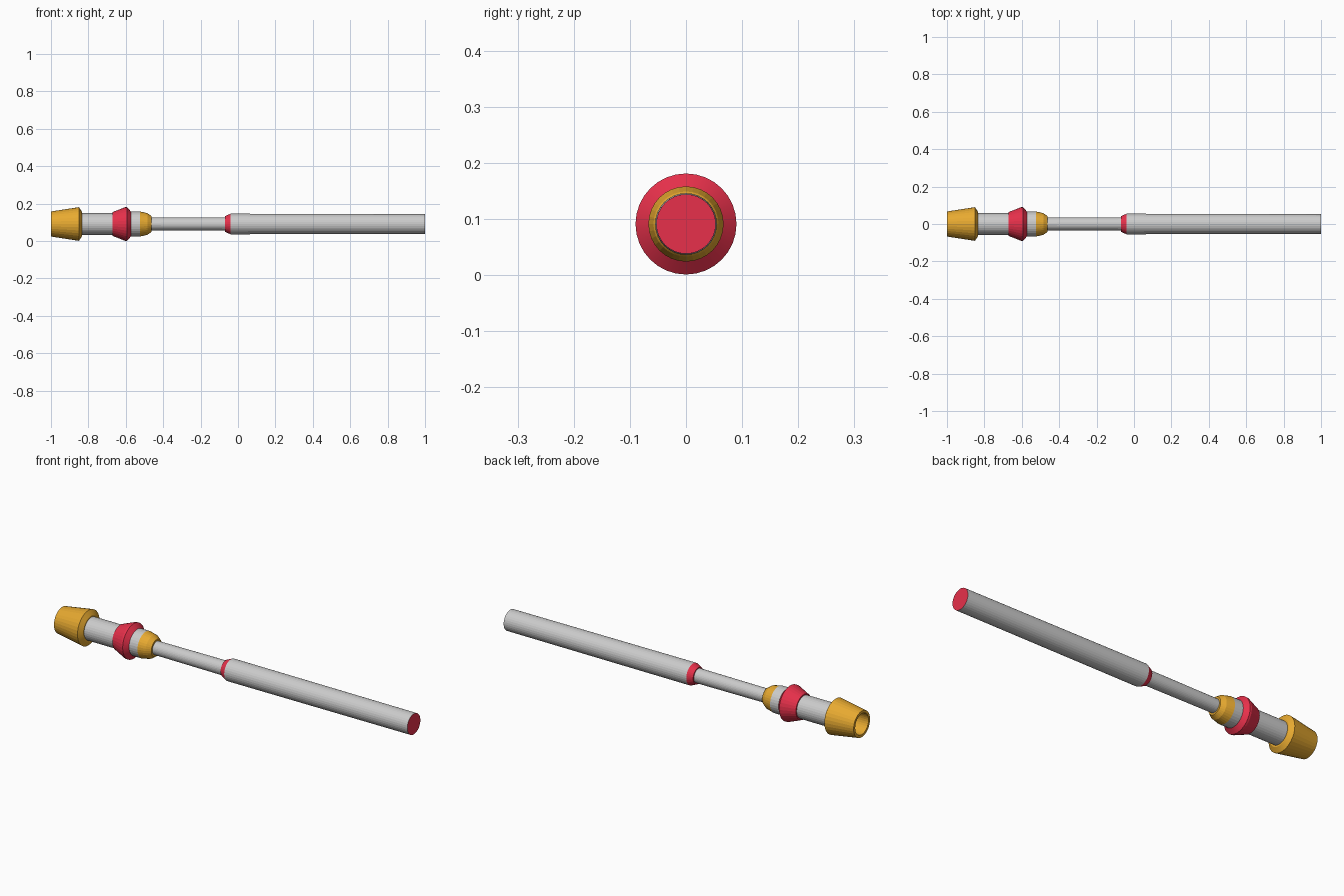
import bpy, bmesh, math

if "Cube" in bpy.data.objects:
    bpy.data.objects.remove(bpy.data.objects["Cube"])

SIDES = 32
AXIS_Z = 0.091


def material(name, rgb):
    m = bpy.data.materials.new(name)
    m.diffuse_color = (*rgb, 1)
    m.use_nodes = True
    m.node_tree.nodes["Principled BSDF"].inputs["Base Color"].default_value = m.diffuse_color
    return m


ORANGE = material("orange", (0.80, 0.40, 0.03))
RED = material("red", (0.80, 0.03, 0.07))


def lathe(name, profile, mat=None):
    """Spin (x, radius) points around the long axis; radius 0 closes to a point."""
    bm = bmesh.new()
    rings = []
    for x, r in profile:
        n = SIDES if r > 0 else 1
        rings.append([bm.verts.new((x, r * math.cos(2 * math.pi * i / SIDES),
                                    r * math.sin(2 * math.pi * i / SIDES))) for i in range(n)])
    for a, b in zip(rings, rings[1:]):
        for i in range(SIDES):
            j = (i + 1) % SIDES
            quad = [a[i % len(a)], a[j % len(a)], b[j % len(b)], b[i % len(b)]]
            bm.faces.new(list(dict.fromkeys(quad)))
    bmesh.ops.recalc_face_normals(bm, faces=bm.faces)
    me = bpy.data.meshes.new(name)
    bm.to_mesh(me)
    bm.free()
    ob = bpy.data.objects.new(name, me)
    ob.location.z = AXIS_Z
    bpy.context.collection.objects.link(ob)
    if mat:
        me.materials.append(mat)
    bpy.context.view_layer.objects.active = ob
    ob.select_set(True)
    bpy.ops.object.shade_smooth_by_angle(angle=math.radians(8))
    ob.select_set(False)


# hollow flared cup at the left end
lathe("end_cup", [(-0.88, 0), (-0.88, 0.054), (-1.0, 0.054), (-1.0, 0.067),
                  (-0.85, 0.09), (-0.835, 0.066), (-0.835, 0.058)], ORANGE)
# grip tube between cup and flange
lathe("grip_tube", [(-0.835, 0.058), (-0.67, 0.058)])
# red double-cone flange
lathe("flange", [(-0.67, 0.058), (-0.67, 0.064), (-0.603, 0.09), (-0.593, 0.09),
                 (-0.573, 0.067)], RED)
# collar and its rounded nose
lathe("collar", [(-0.573, 0.067), (-0.525, 0.067)])
lathe("collar_nose", [(-0.525, 0.067), (-0.485, 0.058), (-0.463, 0.043),
                      (-0.463, 0.034)], ORANGE)
# slim rod
lathe("slim_rod", [(-0.463, 0.034), (-0.07, 0.036)])
# red shoulder widening to the long barrel
lathe("shoulder", [(-0.07, 0.036), (-0.07, 0.042), (-0.04, 0.055)], RED)
lathe("long_barrel", [(-0.04, 0.055), (1.0, 0.053)])
# red cap on the right end
lathe("end_cap", [(1.0, 0.053), (1.0, 0)], RED)
